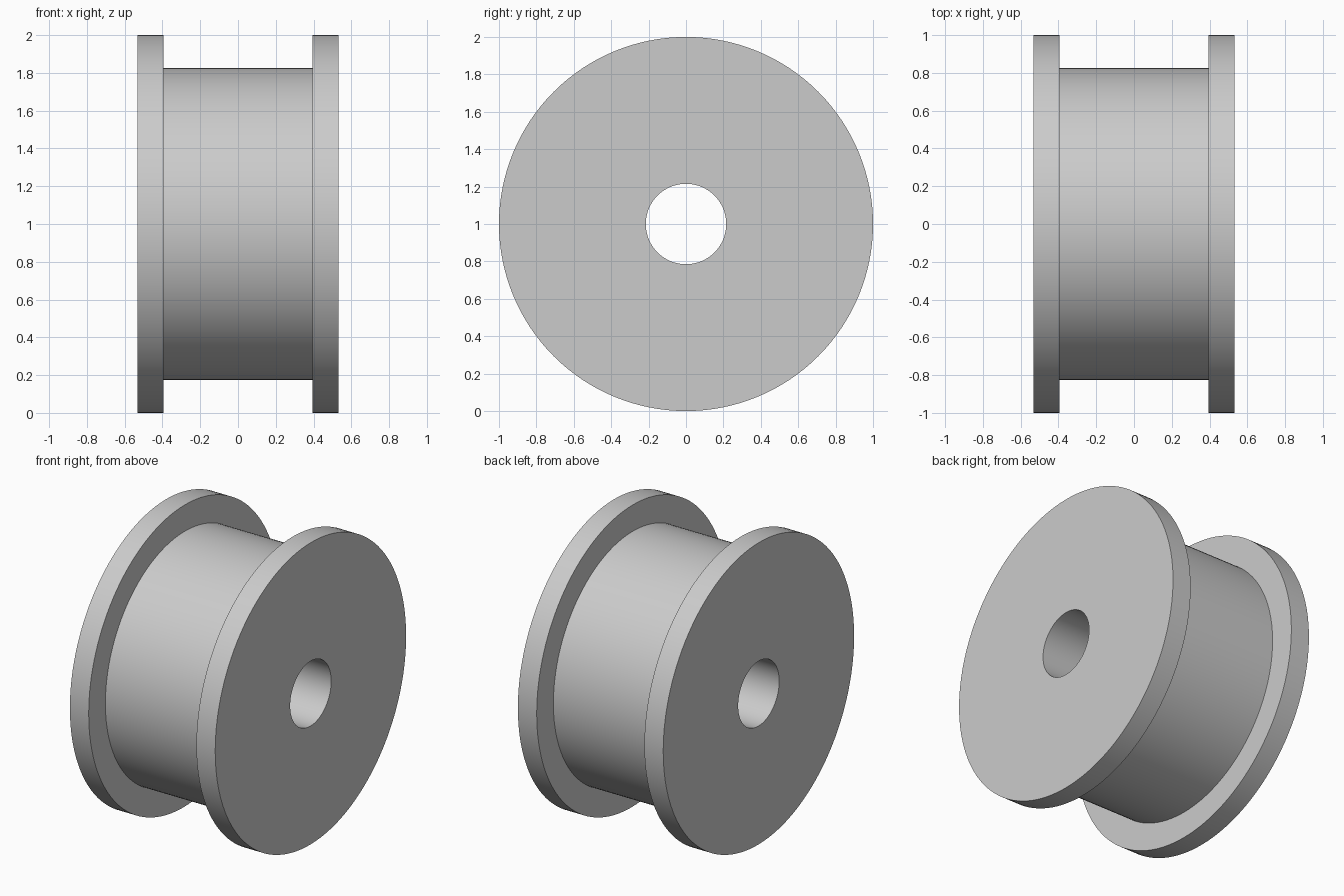
import bpy
import bmesh
import math
from mathutils import Matrix, Vector

# Remove the default cube
cube = bpy.data.objects.get("Cube")
if cube:
    bpy.data.objects.remove(cube, do_unlink=True)

SEGMENTS = 128
RIM, HUB, BORE = 1.0, 0.825, 0.215    # radii
OUTER, INNER = 0.533, 0.395           # flange faces along the axle

# Plain grey material
grey = bpy.data.materials.new("plain grey")
grey.use_nodes = True
colour = (0.6, 0.6, 0.6, 1)
grey.diffuse_color = colour
grey.node_tree.nodes["Principled BSDF"].inputs["Base Color"].default_value = colour

# Half of the closed cross-section as (x, radius), mirrored for the other flange
half = [(OUTER, BORE), (OUTER, RIM), (INNER, RIM), (INNER, HUB)]
profile = half + [(-x, r) for x, r in reversed(half)]

# Turn the cross-section around the x axis
bm = bmesh.new()
rings = []
for i in range(SEGMENTS):
    turn = Matrix.Rotation(math.tau * i / SEGMENTS, 3, "X")
    rings.append([bm.verts.new(turn @ Vector((x, 0, r))) for x, r in profile])
for i, ring in enumerate(rings):
    following = rings[(i + 1) % SEGMENTS]
    for j in range(len(profile)):
        k = (j + 1) % len(profile)
        bm.faces.new((ring[j], ring[k], following[k], following[j]))
bmesh.ops.recalc_face_normals(bm, faces=bm.faces)

# Flanged spool with a through bore
mesh = bpy.data.meshes.new("flanged_spool")
bm.to_mesh(mesh)
bm.free()
mesh.materials.append(grey)
spool = bpy.data.objects.new("flanged_spool", mesh)
spool.location.z = RIM
bpy.context.collection.objects.link(spool)

# Smooth round surfaces, crisp corners
bpy.context.view_layer.objects.active = spool
spool.select_set(True)
bpy.ops.object.shade_smooth_by_angle(angle=math.radians(30))
